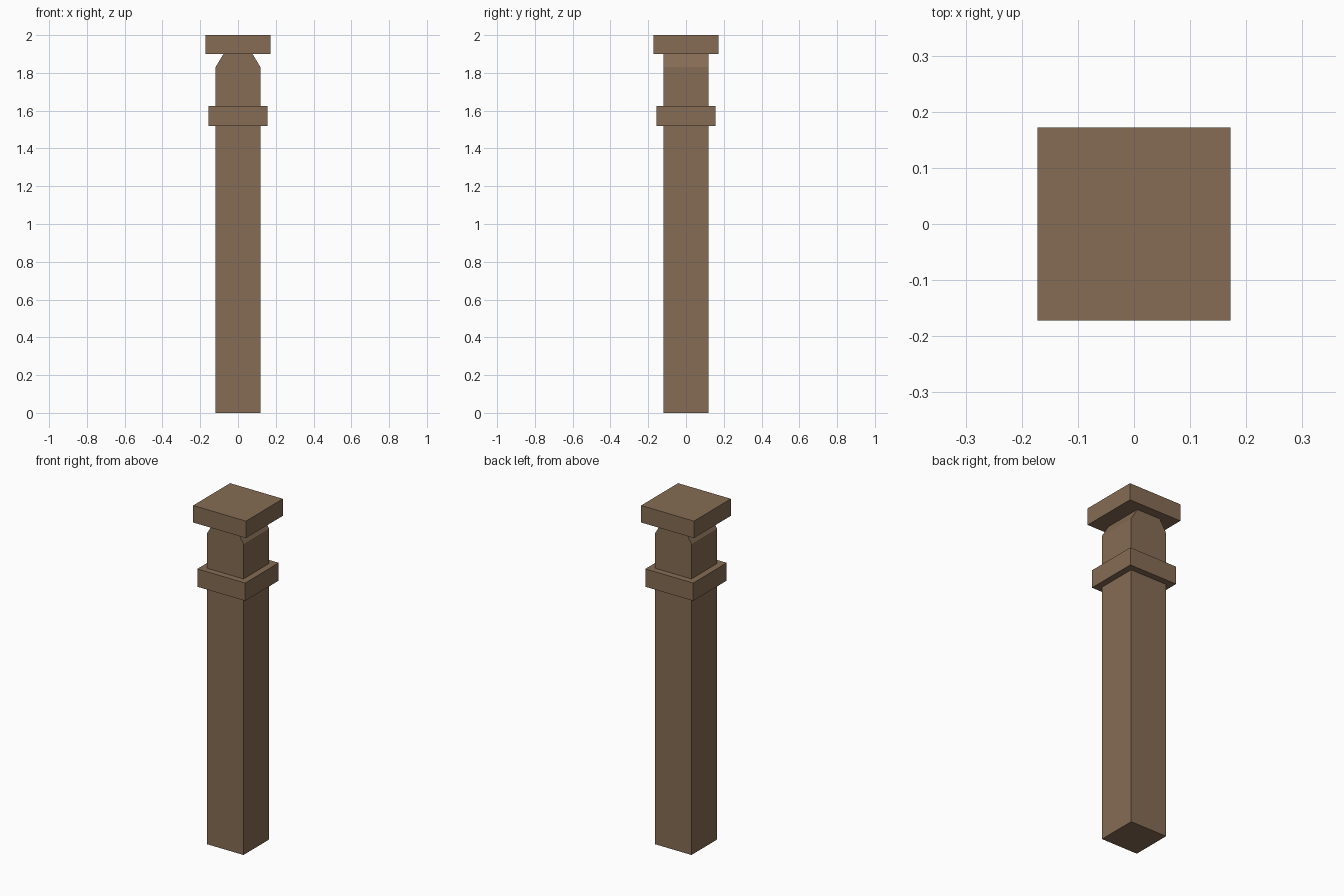
import bpy

if "Cube" in bpy.data.objects:
    bpy.data.objects.remove(bpy.data.objects["Cube"])

# Single weathered timber colour
wood = bpy.data.materials.new("brown wood")
wood.diffuse_color = (0.235, 0.150, 0.088, 1.0)
wood.use_nodes = True
wood.node_tree.nodes["Principled BSDF"].inputs["Base Color"].default_value = wood.diffuse_color


def extrude_profile(name, profile, half_depth):
    """Extrude an x-z outline (anticlockwise seen from the front) along y."""
    n = len(profile)
    verts = [(x, y, z) for y in (-half_depth, half_depth) for x, z in profile]
    faces = [tuple(range(n)), tuple(reversed(range(n, 2 * n)))]
    for i in range(n):
        j = (i + 1) % n
        faces.append((j, i, i + n, j + n))
    mesh = bpy.data.meshes.new(name)
    mesh.from_pydata(verts, [], faces)
    mesh.materials.append(wood)
    obj = bpy.data.objects.new(name, mesh)
    bpy.context.collection.objects.link(obj)
    return obj


def block(name, half, z0, z1):
    return extrude_profile(
        name, [(-half, z0), (half, z0), (half, z1), (-half, z1)], half)


# Post shaft, with its left and right sides chamfered under the cap
extrude_profile("post_shaft", [
    (-0.119, 0.0), (0.119, 0.0), (0.119, 1.83),
    (0.077, 1.90), (-0.077, 1.90), (-0.119, 1.83)], 0.119)

# Square collar band and flat cap
block("collar_band", 0.156, 1.52, 1.625)
block("post_cap", 0.172, 1.90, 2.0)
